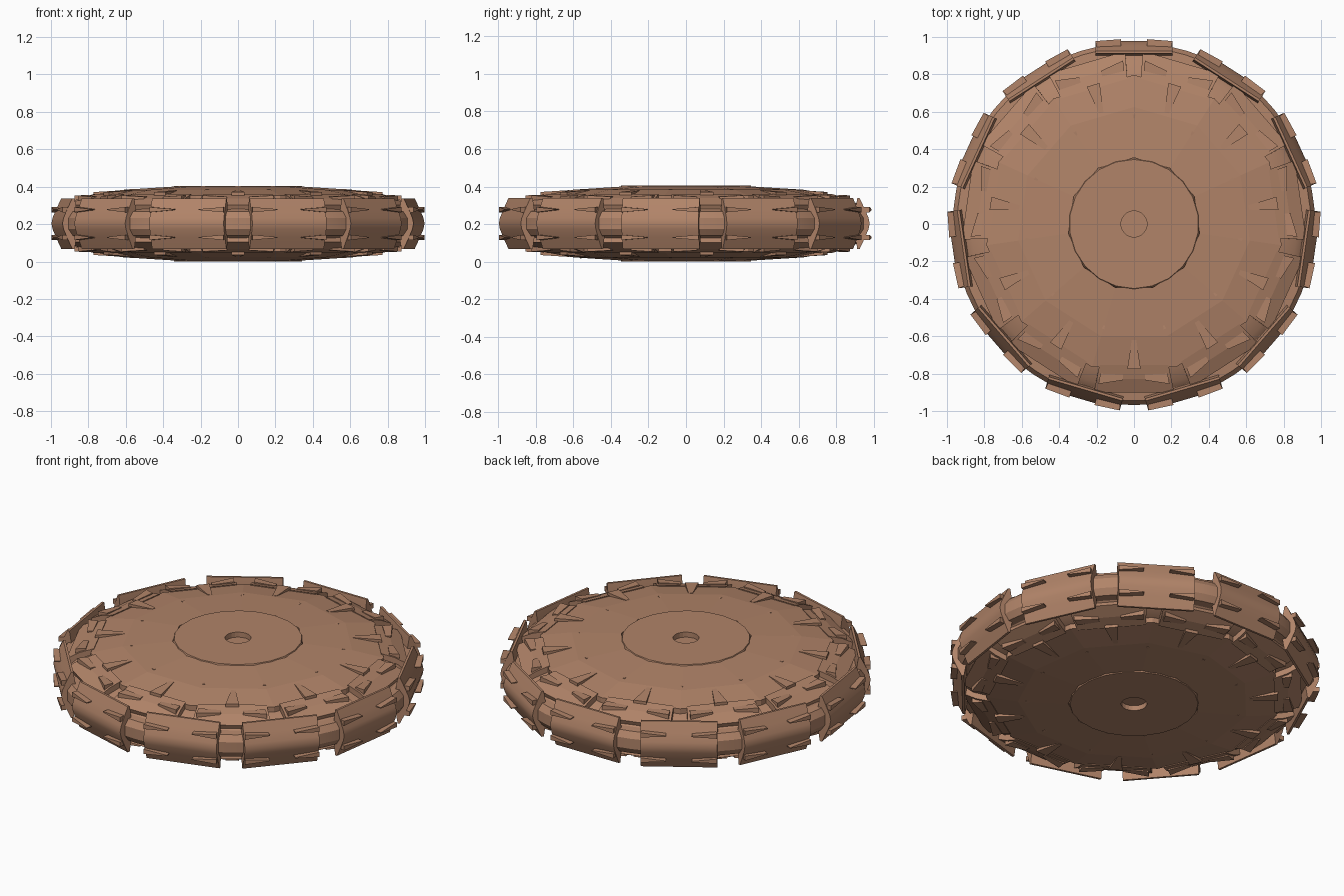
import bpy, bmesh, math

if "Cube" in bpy.data.objects:
    bpy.data.objects.remove(bpy.data.objects["Cube"])

N = 11
ZC = 0.203          # mid height; everything is mirrored about it
STEP = 2 * math.pi / N

brown = bpy.data.materials.new("clay_brown")
brown.diffuse_color = (0.44, 0.23, 0.14, 1)
brown.use_nodes = True
brown.node_tree.nodes["Principled BSDF"].inputs["Base Color"].default_value = brown.diffuse_color


def finish(name, bm, smooth=None):
    bmesh.ops.recalc_face_normals(bm, faces=bm.faces)
    me = bpy.data.meshes.new(name)
    bm.to_mesh(me)
    bm.free()
    ob = bpy.data.objects.new(name, me)
    bpy.context.collection.objects.link(ob)
    me.materials.append(brown)
    if smooth:
        bpy.ops.object.select_all(action='DESELECT')
        ob.select_set(True)
        bpy.context.view_layer.objects.active = ob
        bpy.ops.object.shade_smooth_by_angle(angle=math.radians(smooth))
    return ob


def polar(a, r, t, h):
    """radial r, tangential t, height h above the middle plane"""
    return (r * math.cos(a) - t * math.sin(a),
            r * math.sin(a) + t * math.cos(a), ZC + h)


def lathe(bm, prof, sides, a0=0.0):
    rings = [[bm.verts.new(polar(a0 + 2 * math.pi * i / sides, r, 0, h))
              for i in range(sides)] for r, h in prof]
    for p, q in zip(rings, rings[1:]):
        for i in range(sides):
            j = (i + 1) % sides
            bm.faces.new((p[i], p[j], q[j], q[i]))
    bm.faces.new(rings[0])
    bm.faces.new(rings[-1])


def bar(bm, a, prof, mirror=False):
    """closed profile of (r, h, half width), swept straight along the tangent"""
    s = -1 if mirror else 1
    L = [bm.verts.new(polar(a, r, -w, s * h)) for r, h, w in prof]
    R = [bm.verts.new(polar(a, r, w, s * h)) for r, h, w in prof]
    n = len(prof)
    for i in range(n):
        j = (i + 1) % n
        bm.faces.new((L[i], L[j], R[j], R[i]))
    bm.faces.new(L)
    bm.faces.new(R)


def prism(bm, a, pts, s=1):
    """shard: pts are (r, t, low h, high h) corners"""
    lo = [bm.verts.new(polar(a, r, t, s * l)) for r, t, l, h in pts]
    hi = [bm.verts.new(polar(a, r, t, s * h)) for r, t, l, h in pts]
    n = len(pts)
    for i in range(n):
        j = (i + 1) % n
        bm.faces.new((lo[i], lo[j], hi[j], hi[i]))
    bm.faces.new(lo)
    bm.faces.new(hi)


top = math.pi / 2
on = [top + i * STEP for i in range(N)]            # rim shoe angles
off = [a + STEP / 2 for a in on]                   # angles between shoes

# core disc with rounded rim
half = [(0.36, 0.172), (0.60, 0.158), (0.76, 0.13), (0.87, 0.095), (0.90, 0.07),
        (0.945, 0.065), (0.968, 0.03)]
bm = bmesh.new()
lathe(bm, half + [(r, -h) for r, h in reversed(half)], 64)
finish("core_disc", bm, 30)

# central hub with a round dimple on both sides
bm = bmesh.new()
up = [(0.07, 0.155), (0.07, 0.202), (0.345, 0.202), (0.36, 0.17)]
lathe(bm, up + [(r, -h) for r, h in reversed(up)], 22, top)
finish("hub", bm)

# faceted cone plates, middle ring
bm = bmesh.new()
for a in off:
    for m in (False, True):
        k = math.tan(STEP / 2)
        bar(bm, a, [(0.34, 0.197, 0.34 * k), (0.60, 0.180, 0.60 * k),
                    (0.765, 0.150, 0.765 * k), (0.765, 0.12, 0.765 * k),
                    (0.34, 0.15, 0.34 * k)], m)
finish("middle_plates", bm)

# sloping shoulder plates between rim shoes
bm = bmesh.new()
for a in off:
    for m in (False, True):
        bar(bm, a, [(0.755, 0.157, 0.185), (0.83, 0.135, 0.20),
                    (0.90, 0.10, 0.215), (0.88, 0.05, 0.21),
                    (0.755, 0.11, 0.185)], m)
finish("shoulder_plates", bm)

# thick rim shoes
bm = bmesh.new()
shoe = [(0.925, 0.135), (0.953, 0.075), (0.972, 0.03), (0.978, 0)]
inner = [(0.90, 0.06), (0.912, 0.135)]
prof = shoe + [(r, -h) for r, h in reversed(shoe[:-1])]
prof += [(r, -h) for r, h in reversed(inner)] + inner
for a in on:
    bar(bm, a, [(r, h, 0.207) for r, h in prof])
finish("rim_shoes", bm, 30)

# rim shards: four on each shoe
bm = bmesh.new()
for a in on:
    for s in (1, -1):
        for d in (1, -1):
            prism(bm, a, [(0.945, d * 0.07, 0.072, 0.077),
                          (0.988, d * 0.07, 0.072, 0.077),
                          (0.978, d * 0.207, 0.060, 0.088),
                          (0.925, d * 0.195, 0.060, 0.088)], s)
finish("rim_shards", bm)

# shoulder shards: two on each shoulder plate
bm = bmesh.new()
for a in off:
    for s in (1, -1):
        for d in (1, -1):
            prism(bm, a, [(0.805, d * 0.06, 0.12, 0.145),
                          (0.835, d * 0.06, 0.12, 0.143),
                          (0.855, d * 0.19, 0.11, 0.150),
                          (0.80, d * 0.18, 0.11, 0.152)], s)
finish("shoulder_shards", bm)

# radial shards on the cone and small spikes near its middle
bm = bmesh.new()
for s in (1, -1):
    for a in off:
        prism(bm, a, [(0.62, -0.012, 0.15, 0.178), (0.62, 0.012, 0.15, 0.178),
                      (0.775, 0.036, 0.13, 0.168), (0.775, -0.036, 0.13, 0.168)], s)
    for a in on:
        prism(bm, a, [(0.55, 0, 0.16, 0.183), (0.585, 0.008, 0.16, 0.185),
                      (0.585, -0.008, 0.16, 0.185)], s)
finish("radial_shards", bm)
